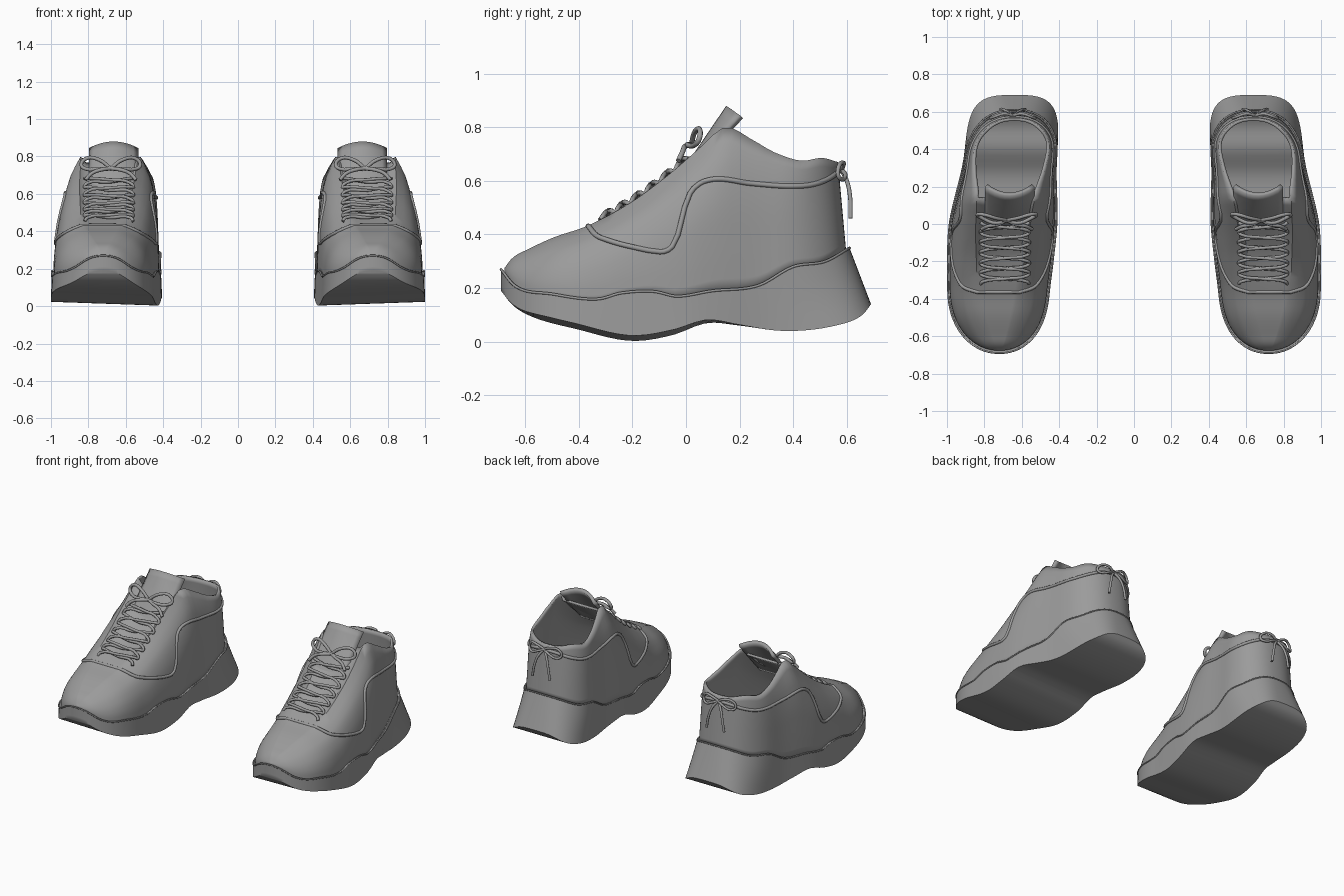
import bpy, bmesh, math
from mathutils import Vector

if "Cube" in bpy.data.objects:
    bpy.data.objects.remove(bpy.data.objects["Cube"])

grey = bpy.data.materials.new("warm_grey")
grey.diffuse_color = (0.33, 0.33, 0.33, 1)
grey.use_nodes = True
grey.node_tree.nodes["Principled BSDF"].inputs["Base Color"].default_value = grey.diffuse_color


def smooth_at(pts, v):
    """Smooth curve through (position, value) pairs."""
    if v <= pts[0][0]:
        return pts[0][1]
    if v >= pts[-1][0]:
        return pts[-1][1]
    slope = lambda a, b: (b[1] - a[1]) / (b[0] - a[0])
    i = max(k for k in range(len(pts) - 1) if pts[k][0] <= v)
    p, q = pts[i], pts[i + 1]
    s = slope(p, q)
    m0 = (s + slope(pts[i - 1], p)) / 2 if i else s
    m1 = (s + slope(q, pts[i + 2])) / 2 if i + 2 < len(pts) else s
    h = q[0] - p[0]
    t = (v - p[0]) / h
    return (p[1] * (1 + 2 * t) * (1 - t) ** 2 + m0 * h * t * (1 - t) ** 2
            + q[1] * t * t * (3 - 2 * t) + m1 * h * t * t * (t - 1))


# Lengthwise profiles: (y, value)
CENTRE = [(-.7, .72), (-.4, .725), (-.2, .715), (0, .70), (.1, .69), (.3, .667), (.5, .645), (.62, .638)]
WIDTH = [(-.7, .27), (-.4, .272), (-.2, .285), (0, .29), (.1, .28), (.3, .253), (.5, .244), (.62, .238)]
SOLE_LOW = [(-.69, .19), (-.65, .14), (-.6, .105), (-.4, .045), (-.2, .003), (-.05, .025), (.08, .07),
            (.2, .06), (.38, .04), (.5, .06), (.58, .10), (.61, .14)]
SOLE_TOP = [(-.69, .27), (-.64, .21), (-.5, .178), (-.32, .16), (-.25, .18), (-.1, .185), (-.05, .17),
            (.1, .19), (.27, .21), (.4, .28), (.52, .30), (.61, .35)]
UPPER_TOP = [(-.69, .275), (-.66, .312), (-.6, .345), (-.5, .39), (-.38, .43), (-.2, .525), (-.05, .635),
             (.05, .72), (.15, .80), (.25, .755), (.34, .705), (.45, .675), (.55, .685), (.61, .67)]
PIPING = [(-.37, .43), (-.345, .40), (-.3, .38), (-.2, .353), (-.1, .337), (-.06, .345), (-.03, .40),
          (0, .52), (.04, .58), (.1, .605), (.25, .59), (.4, .58), (.5, .587), (.57, .61), (.61, .635)]
# Width ratio of the upper at rising height fractions, for several y
HEIGHTS = (0, .3, .6, .85, 1)
SECTIONS = [(-.7, (1, .96, .80, .52, .2)), (-.35, (1, .98, .89, .70, .42)), (-.1, (1, .98, .91, .74, .5)),
            (.15, (1, .98, .93, .79, .60)), (.3, (1, .98, .95, .88, .79)), (.45, (1, .98, .96, .93, .88)),
            (.62, (1, .98, .96, .93, .88))]


def half_width(y, heel_len=.27, power=2.4):
    toe = max(0, (-.36 - y) / .33)
    heel = max(0, (y - .61 + heel_len) / heel_len)
    e = max(0, 1 - toe ** 2.1) ** (1 / 2.1) * max(0, 1 - heel ** power) ** (1 / power)
    return smooth_at(WIDTH, y) * e


def ramp(y, a, b):
    t = min(1, max(0, (y - a) / (b - a)))
    return t * t * (3 - 2 * t)


def upper_point(side, y, f):
    ratio = smooth_at([(h, smooth_at([(s[0], s[1][k]) for s in SECTIONS], y))
                       for k, h in enumerate(HEIGHTS)], f)
    low, top = smooth_at(SOLE_TOP, y) - .01, smooth_at(UPPER_TOP, y)
    return Vector((smooth_at(CENTRE, y) + side * half_width(y) * .955 * ratio,
                   -.04 + (y + .04) * .98 - .03 * f * ramp(y, .35, .6), low + (top - low) * f))


def sole_point(side, y, f):
    # Square heel at the ground, round heel under the upper, outer edge a little raised
    low, top = smooth_at(SOLE_LOW, y), smooth_at(SOLE_TOP, y)
    low += .02 * (side > 0) * (1 - ramp(y, -.1, .3)) * ramp(y, -.69, -.5)
    w = half_width(y, .22, 3.2) * (1 - f) + half_width(y) * .985 * f
    return Vector((smooth_at(CENTRE, y) + side * w,
                   y + (1 - f) * .08 * ramp(y, .3, .61), low + (top - low) * f))


def finish(ob, name, angle=40):
    """Mirror to the second shoe, colour and smooth."""
    ob.name = name
    ob.data.materials.clear()
    ob.data.materials.append(grey)
    ob.modifiers.new("pair", 'MIRROR').use_mirror_merge = False
    bpy.ops.object.select_all(action='DESELECT')
    ob.select_set(True)
    bpy.context.view_layer.objects.active = ob
    bpy.ops.object.shade_smooth_by_angle(angle=math.radians(angle))


def grid(name, rows, closed=False, keep=lambda i, j: True, thick=0):
    bm = bmesh.new()
    vs = [[bm.verts.new(p) for p in r] for r in rows]
    n = len(rows[0])
    for i in range(len(rows) - 1):
        for j in range(n if closed else n - 1):
            if keep(i, j):
                k = (j + 1) % n
                bm.faces.new((vs[i][j], vs[i][k], vs[i + 1][k], vs[i + 1][j]))
    bmesh.ops.remove_doubles(bm, verts=bm.verts, dist=.0003)
    bmesh.ops.delete(bm, geom=[v for v in bm.verts if not v.link_faces], context='VERTS')
    bmesh.ops.recalc_face_normals(bm, faces=bm.faces)
    # Make sure outer faces point away from the shoe's middle
    top = max(bm.faces, key=lambda f: f.calc_center_median().x)
    if top.normal.x < 0:
        bmesh.ops.reverse_faces(bm, faces=bm.faces)
    me = bpy.data.meshes.new(name)
    bm.to_mesh(me)
    ob = bpy.data.objects.new(name, me)
    bpy.context.collection.objects.link(ob)
    if thick:
        m = ob.modifiers.new("thickness", 'SOLIDIFY')
        m.thickness, m.offset = thick, -1
    finish(ob, name)


def tube(name, paths, radius, closed=False, res=4):
    cu = bpy.data.curves.new(name, 'CURVE')
    cu.dimensions = '3D'
    cu.bevel_depth, cu.bevel_resolution, cu.resolution_u = radius, 2, res
    cu.use_fill_caps = True
    for path in paths:
        sp = cu.splines.new('BEZIER')
        sp.bezier_points.add(len(path) - 1)
        for bp, p in zip(sp.bezier_points, path):
            bp.co = p
            bp.handle_left_type = bp.handle_right_type = 'AUTO'
        sp.use_cyclic_u = closed
    tmp = bpy.data.objects.new(name, cu)
    bpy.context.collection.objects.link(tmp)
    bpy.context.view_layer.update()
    me = bpy.data.meshes.new_from_object(tmp.evaluated_get(bpy.context.evaluated_depsgraph_get()))
    bpy.data.objects.remove(tmp)
    ob = bpy.data.objects.new(name, me)
    bpy.context.collection.objects.link(ob)
    finish(ob, name, 75)


N = 56
ys = [-.04 - .65 * math.cos(math.pi * i / N) for i in range(N + 1)]

# Sole: closed cross-sections from toe to heel
STEPS = [k / 4 for k in range(5)]
grid("sole", [[sole_point(1, y, f) for f in STEPS] + [sole_point(-1, y, f) for f in reversed(STEPS)]
              for y in ys], closed=True)

# Upper: arches that open into the collar behind the tongue
FS = [k / 12 for k in range(13)]
rows = []
for y in ys:
    a, b = upper_point(1, y, 1), upper_point(-1, y, 1)
    drop = Vector((0, 0, -.03 * ramp(y, -.36, -.1)))
    middle = [a.lerp(b, t) + drop for t in (.1, .5, .9)]
    rows.append([upper_point(1, y, f) for f in FS] + middle + [upper_point(-1, y, f) for f in reversed(FS)])
grid("upper", rows, keep=lambda i, j: ys[i + 1] < .15 or not 12 <= j <= 15, thick=.016)

# Beading along the top edge of the sole
edge = [sole_point(1, y, 1) for y in ys] + [sole_point(-1, y, 1) for y in ys[-2:0:-1]]
tube("sole_bead", [edge], .005, closed=True, res=2)

# Piping over the toe, along both sides and round the heel
def piping_point(side, y):
    low, top = smooth_at(SOLE_TOP, y) - .01, smooth_at(UPPER_TOP, y)
    return upper_point(side, y, (smooth_at(PIPING, y) - low) / (top - low))

py = [.12 - .49 * math.cos(math.pi * i / 44) for i in range(45)]
tube("piping", [[piping_point(1, y) for y in py] + [piping_point(-1, y) for y in py[-2::-1]]],
     .010, closed=True, res=2)

# Tongue: curved slab rising from the throat
rows = []
for k in range(9):
    t = k / 8
    rows.append([Vector((.665 + .132 * u, -.04 + .19 * t + .05 * u * u * t,
                         .60 + .28 * t - .035 * u * u * t)) for u in [j / 5 - 1 for j in range(11)]])
grid("tongue", rows, thick=.022)

# Criss-cross laces
def lace_point(u, y, lift):
    return Vector((.69 + .13 * u, y, smooth_at(UPPER_TOP, y) + lift))

paths = []
for phase in (1, -1):
    path = []
    for i in range(7):
        y = -.32 + .055 * i
        u = phase * (-1) ** i
        path.append(lace_point(u, y, -.004))
        if i < 6:
            path += [lace_point(u * .9, y + .012, .008), lace_point(0, y + .027, .008 + .006 * phase),
                     lace_point(-u * .9, y + .043, .008)]
    paths.append(path)
tube("laces", paths, .009)


# Bows: two loops and two tails around a knot; points are (across, up, outward)
def bow(name, origin, up, out, loop, tail, radius):
    o, up, out = Vector(origin), Vector(up), Vector(out)
    place = lambda s, p: o + Vector((s * p[0], 0, 0)) + up * p[1] + out * p[2]
    tube(name, [[place(s, p) for p in pts] for s in (1, -1) for pts in (loop, tail)]
         + [[place(1, (-.014, 0, .004)), place(1, (.014, 0, .004))]], radius)

bow("front_bow", (.68, .02, .735), (0, .6, .75), (0, -.75, .6),
    [(0, 0, 0), (.06, .045, .02), (.13, .065, .01), (.158, .035, -.01), (.13, .005, -.01),
     (.06, -.01, .012), (0, 0, 0)],
    [(0, 0, 0), (.05, -.02, .015), (.10, -.04, .01), (.135, -.08, 0)], .010)
bow("heel_bow", (.648, .580, .64), (0, -.12, 1), (0, 1, 0),
    [(0, 0, 0), (.05, .025, .012), (.10, .02, -.005), (.118, -.02, -.015), (.09, -.035, 0),
     (.04, -.015, .012), (0, 0, 0)],
    [(0, 0, 0), (.03, -.04, .015), (.05, -.10, .02), (.065, -.18, .012)], .008)
